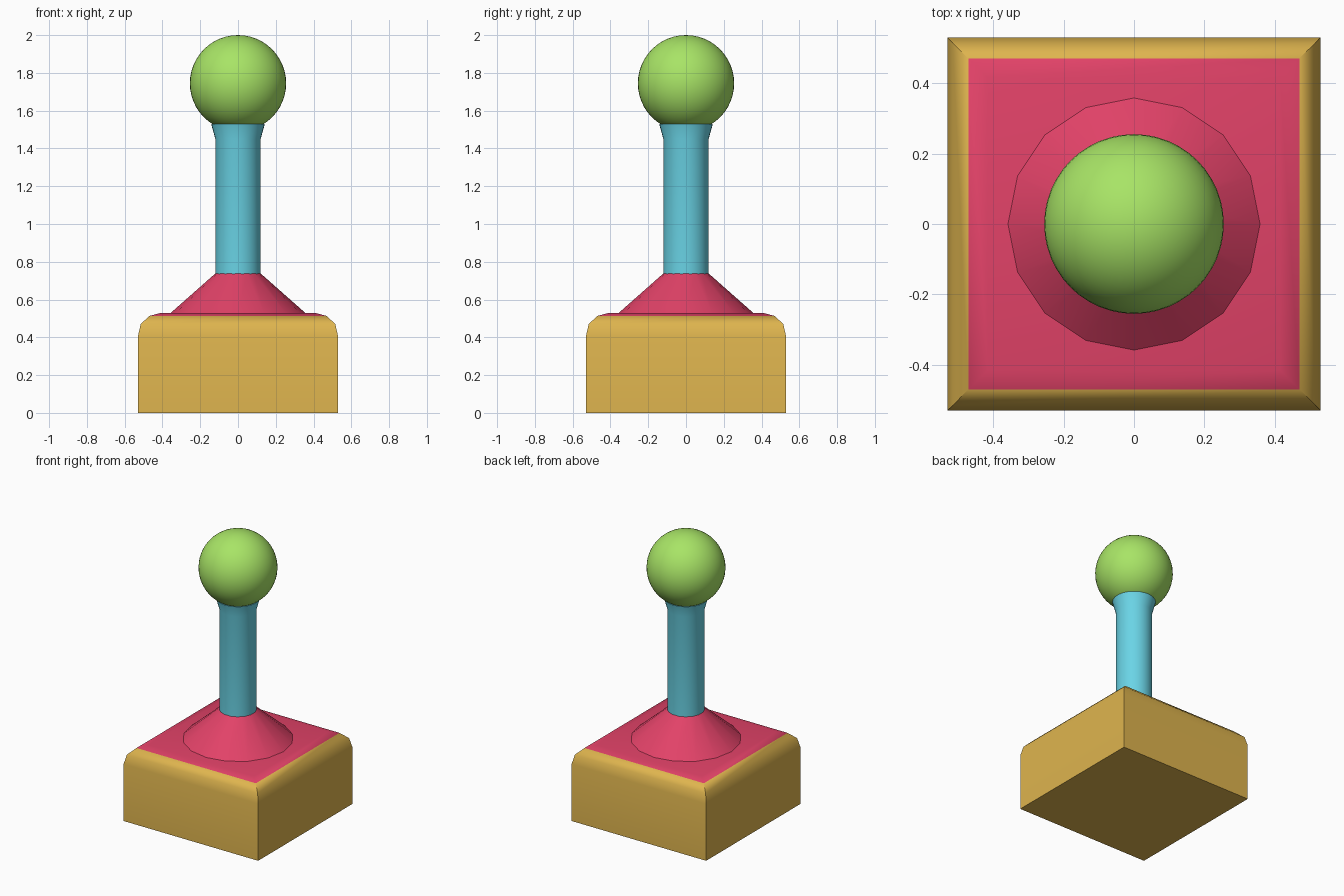
import bpy, bmesh, math

if "Cube" in bpy.data.objects:
    bpy.data.objects.remove(bpy.data.objects["Cube"])


def material(name, rgb):
    """Flat material from 0-255 sRGB."""
    m = bpy.data.materials.new(name)
    lin = [((c / 255 + 0.055) / 1.055) ** 2.4 for c in rgb]
    m.diffuse_color = (*lin, 1.0)
    m.use_nodes = True
    m.node_tree.nodes["Principled BSDF"].inputs["Base Color"].default_value = m.diffuse_color
    return m


gold = material("gold", (222, 180, 78))
pink = material("pink", (226, 66, 104))
teal = material("light_blue", (106, 212, 230))
green = material("lime_green", (168, 228, 102))


def lathe(name, profile, sides, mats, start=0.0, accent_above=None):
    """Stack rings of (radius, z) and cap both ends."""
    bm = bmesh.new()
    rings = []
    for r, z in profile:
        rings.append([bm.verts.new((r * math.cos(start + i * math.tau / sides),
                                    r * math.sin(start + i * math.tau / sides), z))
                      for i in range(sides)])
    for low, high in zip(rings, rings[1:]):
        for i in range(sides):
            j = (i + 1) % sides
            bm.faces.new((low[i], low[j], high[j], high[i]))
    bm.faces.new(rings[0][::-1])
    bm.faces.new(rings[-1])
    if accent_above is not None:
        for f in bm.faces:
            if f.calc_center_median().z > accent_above:
                f.material_index = 1
    mesh = bpy.data.meshes.new(name)
    bm.to_mesh(mesh)
    bm.free()
    ob = bpy.data.objects.new(name, mesh)
    bpy.context.collection.objects.link(ob)
    for m in mats:
        mesh.materials.append(m)
    smooth(ob, 35)
    return ob


def smooth(ob, degrees):
    bpy.ops.object.select_all(action='DESELECT')
    ob.select_set(True)
    bpy.context.view_layer.objects.active = ob
    bpy.ops.object.shade_smooth_by_angle(angle=math.radians(degrees))


# Square base with rounded shoulders and a coloured top plate
diag = math.sqrt(2)
base_profile = [(0.53, 0.0), (0.53, 0.405), (0.515, 0.47), (0.47, 0.513), (0.415, 0.528)]
lathe("base", [(w * diag, z) for w, z in base_profile], 4, [gold, pink],
      start=math.pi / 4, accent_above=0.515)

# Conical boot around the stick
lathe("boot", [(0.36, 0.526), (0.12, 0.738)], 16, [pink])

# Stick with a flared collar
lathe("stick", [(0.12, 0.70), (0.12, 1.45), (0.142, 1.53)], 32, [teal])

# Ball handle
bpy.ops.mesh.primitive_uv_sphere_add(segments=48, ring_count=24, radius=0.255,
                                     location=(0, 0, 1.745))
ball = bpy.context.object
ball.name = "ball_handle"
ball.data.materials.append(green)
smooth(ball, 35)
